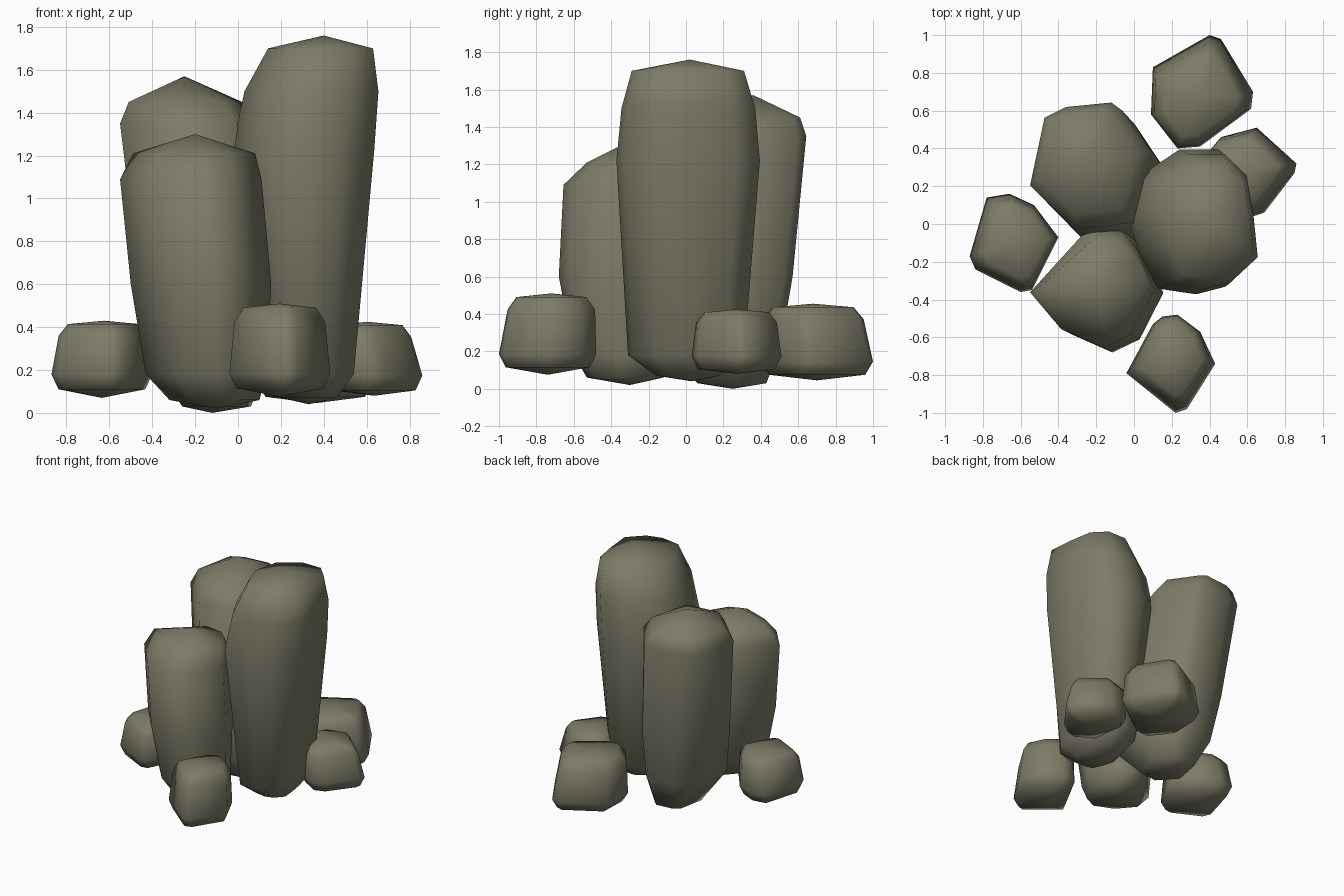
import bpy, bmesh

if "Cube" in bpy.data.objects:
    bpy.data.objects.remove(bpy.data.objects["Cube"])

stone = bpy.data.materials.new("olive grey stone")
stone.diffuse_color = (0.205, 0.2, 0.138, 1)
stone.use_nodes = True
stone.node_tree.nodes["Principled BSDF"].inputs["Base Color"].default_value = stone.diffuse_color


def rock(name, outline, bottom, rings, top):
    """Loft an outline through rings (z, x0, x1, y0, y1), closed by two blunt points."""
    xs, ys = [p[0] for p in outline], [p[1] for p in outline]
    unit = [((x - min(xs)) / (max(xs) - min(xs)), (y - min(ys)) / (max(ys) - min(ys)))
            for x, y in outline]
    bm = bmesh.new()
    loops = [[bm.verts.new((x0 + u * (x1 - x0), y0 + v * (y1 - y0), z)) for u, v in unit]
             for z, x0, x1, y0, y1 in rings]
    n = len(unit)
    low, high = bm.verts.new(bottom), bm.verts.new(top)
    for i in range(n):
        j = (i + 1) % n
        for a, b in zip(loops, loops[1:]):
            bm.faces.new((a[i], a[j], b[j], b[i]))
        bm.faces.new((low, loops[0][j], loops[0][i]))
        bm.faces.new((high, loops[-1][i], loops[-1][j]))
    bmesh.ops.recalc_face_normals(bm, faces=bm.faces)
    for f in bm.faces:
        f.smooth = True
    mesh = bpy.data.meshes.new(name)
    bm.to_mesh(mesh)
    bm.free()
    mesh.materials.append(stone)
    ob = bpy.data.objects.new(name, mesh)
    bpy.context.collection.objects.link(ob)


# Three tall standing stones
rock("tall_stone_right",
     [(.25, .39), (.46, .39), (.59, .27), (.63, .05), (.655, -.19), (.5, -.33),
      (.34, -.37), (.13, -.34), (.03, -.15), (-.03, .02), (.03, .25)],
     (.33, .03, .04),
     [(.07, .2, .46, -.16, .18), (.18, .12, .54, -.31, .31), (1.22, -.03, .635, -.372, .395),
      (1.5, .03, .655, -.345, .37), (1.7, .14, .63, -.29, .31)],
     (.4, .02, 1.76))
rock("tall_stone_front",
     [(-.22, -.01), (-.05, -.04), (.03, -.13), (.13, -.35), (0, -.6), (-.15, -.67),
      (-.38, -.57), (-.55, -.37)],
     (-.1, -.3, .02),
     [(.06, -.32, .1, -.53, -.12), (.18, -.43, .13, -.6, -.06), (.6, -.5, .155, -.68, -.03),
      (1.09, -.55, .11, -.655, -.01), (1.21, -.49, .08, -.53, -.08)],
     (-.2, -.35, 1.3))
rock("tall_stone_back",
     [(-.47, .56), (-.35, .62), (-.1, .645), (-.04, .6), (.13, .36), (.02, -.03),
      (-.3, -.07), (-.55, .18)],
     (-.12, .25, 0),
     [(.03, -.26, .06, .06, .43), (.25, -.4, .15, -.16, .51), (.6, -.46, .16, -.12, .57),
      (1.35, -.55, .1, -.03, .643), (1.45, -.51, .02, .05, .61)],
     (-.25, .36, 1.57))


def boulder(name, outline, z_bottom, z_low, z_top, shift):
    """Small squat rock: widest near the ground, with rounded shoulders on top."""
    xs, ys = [p[0] for p in outline], [p[1] for p in outline]
    box = (min(xs), max(xs), min(ys), max(ys))
    cx, cy = (box[0] + box[1]) / 2, (box[2] + box[3]) / 2
    h = z_top - z_low

    def ring(z, s, k):
        ox, oy = cx + shift[0] * k, cy + shift[1] * k
        w, d = (box[1] - box[0]) / 2 * s, (box[3] - box[2]) / 2 * s
        return (z, ox - w, ox + w, oy - d, oy + d)

    rock(name, outline, (cx, cy, z_bottom),
         [ring(z_low, .86, 0), ring(z_low + .07, 1, 0),
          ring(z_low + h * .78, .9, 1), ring(z_low + h * .95, .72, 1)],
         (cx + shift[0], cy + shift[1], z_top))


# Four small boulders around the base
boulder("boulder_left",
        [(-.78, .14), (-.66, .16), (-.53, .1), (-.4, -.07), (-.54, -.35), (-.6, -.36),
         (-.84, -.24), (-.87, -.17)], .07, .11, .43, (.01, 0))
boulder("boulder_front",
        [(-.04, -.79), (.1, -.53), (.15, -.49), (.23, -.48), (.35, -.57), (.43, -.74),
         (.28, -.98), (.22, -1)], .075, .115, .51, (0, .02))
boulder("boulder_right",
        [(.41, .4), (.46, .46), (.65, .51), (.86, .32), (.85, .27), (.69, .06),
         (.6, .03), (.45, .12)], .08, .105, .425, (-.03, 0))
boulder("boulder_back",
        [(.1, .83), (.4, 1), (.46, .98), (.63, .7), (.62, .61), (.35, .41),
         (.23, .4), (.09, .58)], .045, .075, .455, (-.01, -.02))
